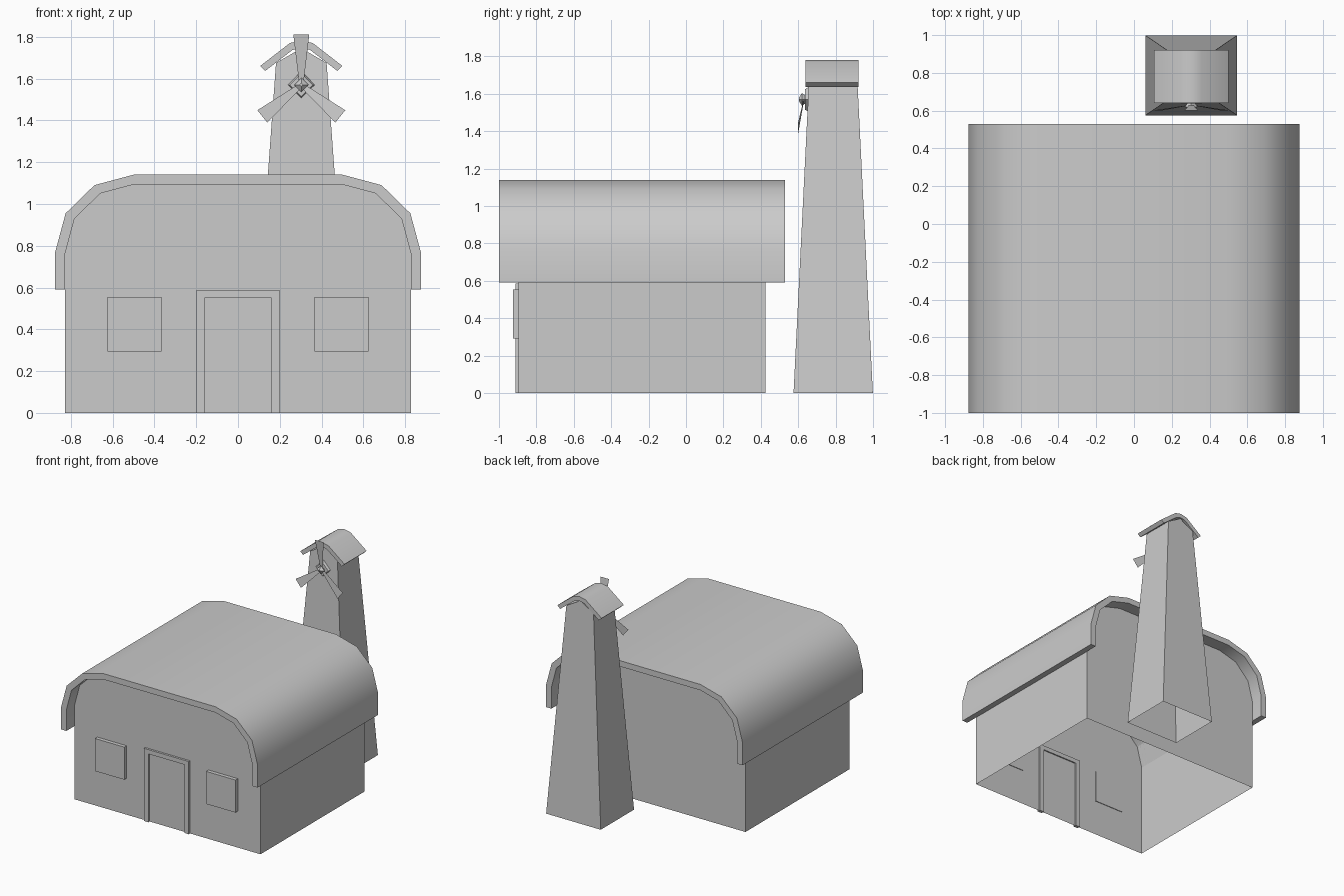
import bpy, bmesh, math
from mathutils import Matrix, Vector

if "Cube" in bpy.data.objects:
    bpy.data.objects.remove(bpy.data.objects["Cube"])


def make(name, verts, faces, smooth=False):
    me = bpy.data.meshes.new(name)
    me.from_pydata(verts, [], faces)
    bm = bmesh.new()
    bm.from_mesh(me)
    bmesh.ops.recalc_face_normals(bm, faces=bm.faces)
    bm.to_mesh(me)
    bm.free()
    ob = bpy.data.objects.new(name, me)
    bpy.context.collection.objects.link(ob)
    if smooth:
        bpy.context.view_layer.objects.active = ob
        ob.select_set(True)
        bpy.ops.object.shade_smooth_by_angle(angle=math.radians(45))
        ob.select_set(False)
    return ob


def mirror(half, cx=0):
    """Left-to-right open outline from right-half points listed bottom to top."""
    left = [(cx - x, z) for x, z in half]
    right = [(cx + x, z) for x, z in reversed(half) if x > 1e-6]
    return left + right


def prism(name, outline, y0, y1, closed=True, smooth=False):
    """Extrude an xz outline along y; closed=False leaves the last edge (bottom) open."""
    n = len(outline)
    verts = [(x, y, z) for y in (y0, y1) for x, z in outline]
    sides = [(i, (i + 1) % n, (i + 1) % n + n, i + n) for i in range(n if closed else n - 1)]
    return make(name, verts, [tuple(range(n)), tuple(range(n, 2 * n))] + sides, smooth)


def rect(x0, x1, z0, z1):
    return [(x0, z0), (x0, z1), (x1, z1), (x1, z0)]


def roof(name, outer, inner, y0, y1, cx=0):
    """Solid curved roof slab between two outlines, with strip end caps."""
    a, b = mirror(outer, cx), mirror(inner, cx)
    n = len(a)
    ring = a + b[::-1]
    m = 2 * n
    verts = [(x, y, z) for y in (y0, y1) for x, z in ring]
    faces = [(i, (i + 1) % m, (i + 1) % m + m, i + m) for i in range(m)]
    for o in (0, m):
        faces += [(o + i, o + i + 1, o + m - 2 - i, o + m - 1 - i) for i in range(n - 1)]
    return make(name, verts, faces, True)


# Barn body (open underneath) and rounded roof
arch_out = [(.875, .59), (.875, .77), (.825, .955), (.687, 1.09), (.5, 1.14)]
arch_in = [(.828, .59), (.828, .76), (.783, .928), (.66, 1.05), (.5, 1.093)]
prism("barn_walls", mirror([(.827, 0)] + arch_in[1:]), -.895, .425, closed=False)
roof("barn_roof", arch_out, arch_in, -1, .53)

# Door frame and windows
prism("door_frame", [(-.2, 0), (-.2, .585), (.2, .585), (.2, 0),
                     (.16, 0), (.16, .55), (-.16, .55), (-.16, 0)], -.912, -.885)
for side, s in (("left", -1), ("right", 1)):
    prism(side + "_window", rect(s * .495 - .13, s * .495 + .13, .293, .555), -.925, -.89)

# Tapered tower with gable top, open underneath
CX, CY = .303, .787
verts = [(CX + x * .243, CY + y * .212, 0) for x, y in ((-1, -1), (1, -1), (1, 1), (-1, 1))]
verts += [(CX + x * .121, CY + y * .129, 1.675) for x, y in ((-1, -1), (1, -1), (1, 1), (-1, 1))]
verts += [(CX, CY - .125, 1.745), (CX, CY + .125, 1.745)]
make("tower", verts, [(0, 1, 5, 8, 4), (1, 2, 6, 5), (2, 3, 7, 9, 6), (3, 0, 4, 7),
                      (4, 8, 9, 7), (5, 6, 9, 8)])
roof("tower_roof", [(.197, 1.66), (.055, 1.77), (0, 1.782)],
     [(.172, 1.637), (.042, 1.737), (0, 1.748)], .64, .922, CX)

# Fan hub: four-sided stepped cones
HUB = Vector((CX, 0, 1.57))


def hub_part(name, r0, y0, r1, y1):
    verts = []
    for r, y in ((r0, y0), (r1, y1)):
        verts += [(HUB.x + r * math.cos(k * math.pi / 2), y,
                   HUB.z + r * math.sin(k * math.pi / 2)) for k in range(4)]
    make(name, verts, [(0, 1, 2, 3), (4, 5, 6, 7)] +
         [(k, (k + 1) % 4, (k + 1) % 4 + 4, k + 4) for k in range(4)])


hub_part("hub_base", .068, .66, .055, .637)
hub_part("hub_cone", .02, .64, .034, .62)
hub_part("hub_tip", .034, .62, .008, .603)

# Three flat blades leaning forward
for k, deg in enumerate((0, 129, -129)):
    rot = Matrix.Rotation(math.radians(deg), 3, 'Y')
    pts = [(-.012, .628, .02), (.012, .628, .02), (.038, .6, .24), (-.038, .6, .24)]
    make(f"blade_{k + 1}", [HUB + rot @ Vector(p) for p in pts], [(0, 1, 2, 3)])
